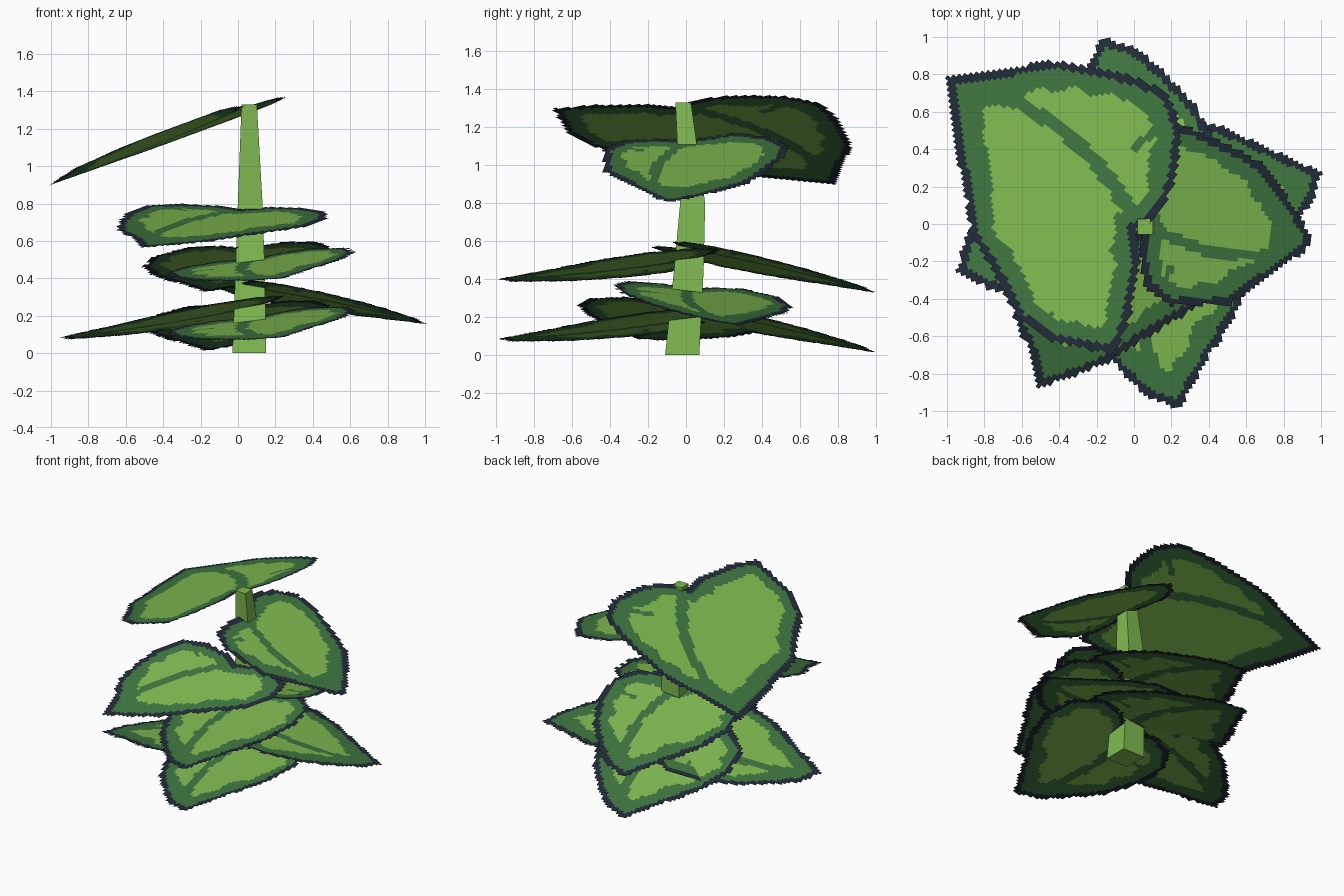
import bpy, bmesh, math
from mathutils import Vector, noise
from mathutils.geometry import intersect_point_line

if "Cube" in bpy.data.objects:
    bpy.data.objects.remove(bpy.data.objects["Cube"])


def make_material(name, rgb):
    m = bpy.data.materials.new(name)
    lin = [((c / 255 + 0.055) / 1.055) ** 2.4 if c > 10 else c / 255 / 12.92 for c in rgb]
    m.diffuse_color = (*lin, 1)
    m.use_nodes = True
    m.node_tree.nodes["Principled BSDF"].inputs["Base Color"].default_value = m.diffuse_color
    return m


LIGHT = make_material("light green", (129, 187, 81))
DARK = make_material("dark green", (63, 119, 64))
EDGE = make_material("navy edge", (33, 43, 56))
CELL = 0.022


def link(name, bm, mats):
    me = bpy.data.meshes.new(name)
    bm.to_mesh(me)
    bm.free()
    for m in mats:
        me.materials.append(m)
    ob = bpy.data.objects.new(name, me)
    bpy.context.collection.objects.link(ob)
    return ob


def signed_distance(p, poly):
    """Distance to the outline, positive inside."""
    inside, best = False, 9.0
    for i, a in enumerate(poly):
        b = poly[i - 1]
        q, t = intersect_point_line(p, a, b)
        q = a.lerp(b, min(1, max(0, t)))
        best = min(best, (Vector(p) - Vector((q.x, q.y))).length)
        if (a.y > p.y) != (b.y > p.y) and p.x < (b.x - a.x) * (p.y - a.y) / (b.y - a.y) + a.x:
            inside = not inside
    return best if inside else -best


def leaf(name, base, tip, plane, outline):
    """Flat leaf card of small cells; z = plane[0] + plane[1]*x + plane[2]*y."""
    base, tip = Vector(base), Vector(tip)
    length = (tip - base).length
    ax = (tip - base).normalized()
    left = Vector((-ax.y, ax.x))
    poly = [Vector(((Vector(p) - base).dot(ax), (Vector(p) - base).dot(left))) for p in outline]
    bm = bmesh.new()
    verts = {}

    def vert(i, j):
        if (i, j) not in verts:
            w = base + ax * (i * CELL) + left * (j * CELL)
            verts[i, j] = bm.verts.new((w.x, w.y, plane[0] + plane[1] * w.x + plane[2] * w.y))
        return verts[i, j]

    lo = [math.floor(min(p[k] for p in poly) / CELL) - 1 for k in (0, 1)]
    hi = [math.ceil(max(p[k] for p in poly) / CELL) + 1 for k in (0, 1)]
    for i in range(lo[0], hi[0]):
        for j in range(lo[1], hi[1]):
            p = Vector(((i + 0.5) * CELL, (j + 0.5) * CELL))
            d = signed_distance(p, poly)
            # coarse ripple gives the ragged edge
            if d < -0.005 + 0.012 * noise.noise(Vector((p.x * 14, p.y * 14, length))):
                continue
            f = bm.faces.new((vert(i, j), vert(i + 1, j), vert(i + 1, j + 1), vert(i, j + 1)))
            n = noise.noise(Vector((p.x * 9, p.y * 9, length * 7)))
            u, v = p.x / length, p.y / length
            band = 0.112 * length ** 0.5 + 0.1 * max(0, u - 0.45)   # dark rim, wider toward the tip
            # bowed midrib and one short side vein
            midrib = abs(v + 0.02 + 0.11 * math.sin(math.pi * min(1, max(0, u)))) < 0.033 + 0.015 * n
            side = abs(u - 0.2 - 0.15 * (v + 0.2)) < 0.017 and -0.5 < v < -0.24
            if d < 0.036:
                f.material_index = 2
            elif d < band + 0.045 * n or midrib or side:
                f.material_index = 1
    link(name, bm, [LIGHT, DARK, EDGE])


# Shared leaf shape in units of leaf length: (along, to the left)
SHAPE = [(0.0, 0.0), (-.10, .16), (-.10, .34), (.06, .48), (.3, .49), (.53, .39), (.78, .18), (1, 0),
         (.92, -.15), (.78, -.26), (.55, -.40), (.3, -.47), (.06, -.46), (-.08, -.34), (-.10, -.16)]


def shared_leaf(name, base, tip, plane):
    b, t = Vector(base), Vector(tip)
    a = t - b
    s = Vector((-a.y, a.x))
    leaf(name, base, tip, plane, [b + a * u + s * v for u, v in SHAPE])


# Lower leaf tiers
for tier, dz in (("upper", 0.0), ("lower", -0.315)):
    shared_leaf(f"front_leaf_{tier}", (.08, .02), (.24, -.98), (.49 + dz, .12, .12))
    shared_leaf(f"back_leaf_{tier}", (.05, 0), (-.17, .99), (.555 + dz, .10, -.21))
shared_leaf("right_leaf", (.07, .03), (.99, .28), (.365, -.175, -.12))
shared_leaf("left_leaf", (.05, 0), (-.94, -.26), (.23, .18, -.10))

# Middle leaf pointing to the front left
leaf("middle_leaf", (.03, -.05), (-.5, -.87), (.78, 0, .245),
     [(-.64, -.5), (-.63, -.3), (-.58, -.1), (-.48, .04), (-.3, .07), (-.12, .03), (.02, -.05),
      (.15, 0), (.35, -.02), (.46, -.12), (.47, -.25), (.38, -.4), (.25, -.49), (0, -.64),
      (-.15, -.74), (-.32, -.81), (-.5, -.87), (-.56, -.66)])

# Upper right leaf
leaf("upper_right_leaf", (.05, .02), (.96, -.1), (1.15, -.36, 0),
     [(.96, -.1), (.85, .1), (.68, .32), (.5, .42), (.3, .51), (.12, .53), (0, .42), (-.05, .25),
      (.05, .02), (.03, -.15), (.06, -.33), (.2, -.43), (.5, -.43), (.76, -.25)])

# Large top leaf
leaf("top_leaf", (0, 0), (-1, .77), (1.30, .36, -.05),
     [(-1, .78), (-.95, .4), (-.9, .2), (-.87, -.05), (-.72, -.3), (-.62, -.5), (-.45, -.62),
      (-.1, -.69), (-.03, -.5), (.03, -.2), (.0, -.03), (.07, 0), (.16, .1), (.22, .25), (.25, .52),
      (.17, .7), (0, .78), (-.2, .83), (-.45, .87), (-.7, .82)])

# Stem: bent, tapered square column
bm = bmesh.new()
rings = []
for z, x, y, h in ((0, .06, -.02, .09), (.45, .065, .015, .078), (.8, .065, .035, .066), (1.33, .06, -.015, .041)):
    rings.append([bm.verts.new((x + sx * h, y + sy * h, z)) for sx, sy in ((-1, -1), (1, -1), (1, 1), (-1, 1))])
for a, b in zip(rings, rings[1:]):
    for k in range(4):
        n = (k + 1) % 4
        bm.faces.new((a[k], a[n], b[n], b[k]))
bm.faces.new(rings[0][::-1])
bm.faces.new(rings[-1])
link("stem", bm, [LIGHT])
